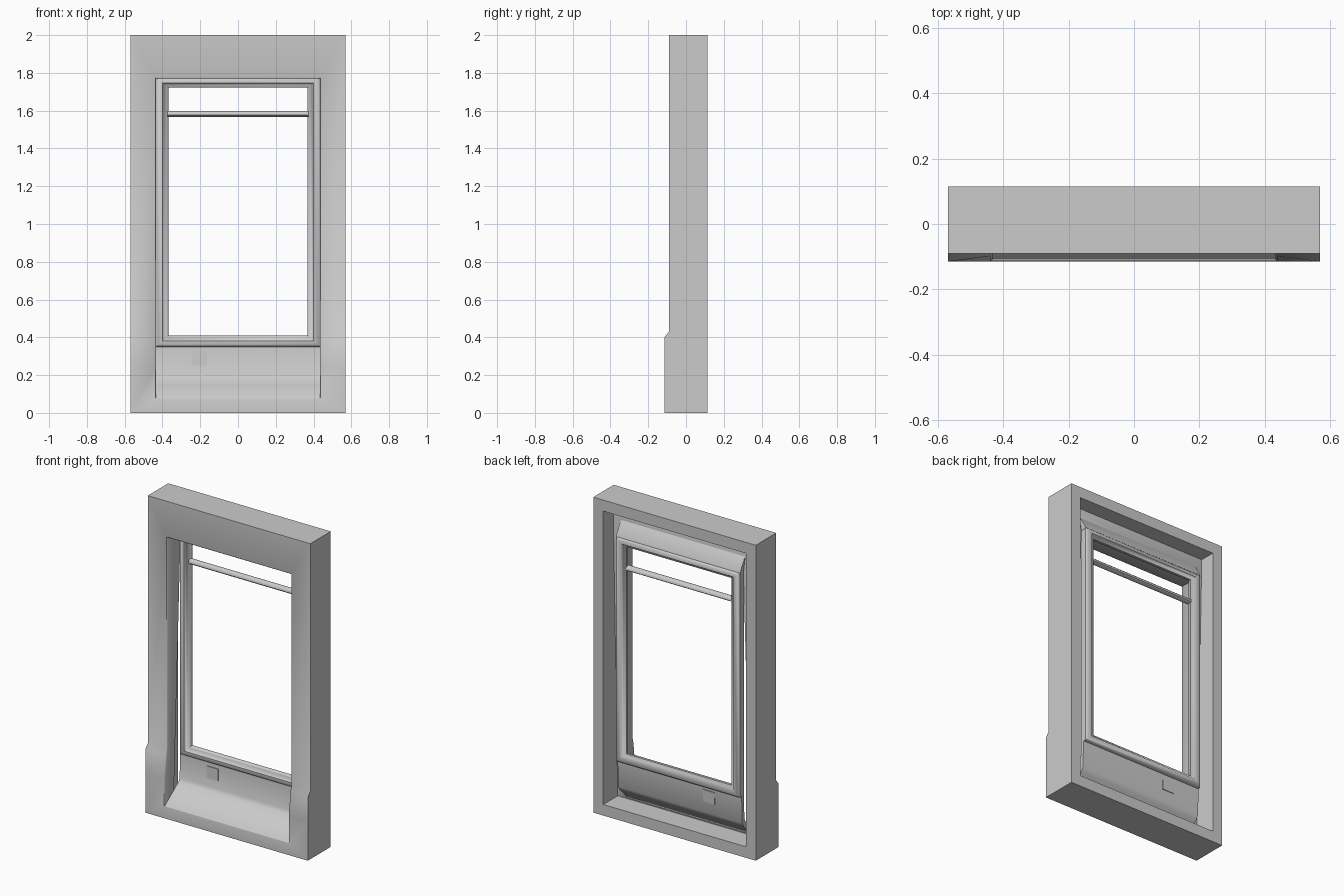
import bpy, bmesh, math

if "Cube" in bpy.data.objects:
    bpy.data.objects.remove(bpy.data.objects["Cube"])

grey = bpy.data.materials.new("plain_grey")
grey.diffuse_color = (0.6, 0.6, 0.6, 1)
grey.use_nodes = True
grey.node_tree.nodes["Principled BSDF"].inputs["Base Color"].default_value = grey.diffuse_color


def finish(bm, name, angle=35):
    bmesh.ops.recalc_face_normals(bm, faces=bm.faces)
    me = bpy.data.meshes.new(name)
    bm.to_mesh(me)
    bm.free()
    me.materials.append(grey)
    for p in me.polygons:
        p.use_smooth = True
    me.set_sharp_from_angle(angle=math.radians(angle))
    ob = bpy.data.objects.new(name, me)
    bpy.context.collection.objects.link(ob)
    return ob


def ring(rects):
    """Closed loft of upright rectangles: (half width, bottom, top, y bottom, y top)."""
    bm = bmesh.new()
    loops = [[bm.verts.new(c) for c in
              ((-w, yb, b), (w, yb, b), (w, yt, t), (-w, yt, t))]
             for w, b, t, yb, yt in rects]
    for i, a in enumerate(loops):
        n = loops[(i + 1) % len(loops)]
        for j in range(4):
            k = (j + 1) % 4
            bm.faces.new((a[j], a[k], n[k], n[j]))
    return bm


def extrude_x(name, profile, x0, x1, angle=35):
    """Prism along x from a (y, z) profile."""
    bm = bmesh.new()
    a = [bm.verts.new((x0, y, z)) for y, z in profile]
    b = [bm.verts.new((x1, y, z)) for y, z in profile]
    bm.faces.new(a)
    bm.faces.new(b)
    for i in range(len(a)):
        k = (i + 1) % len(a)
        bm.faces.new((a[i], a[k], b[k], b[i]))
    return finish(bm, name, angle)


# Outer wall surround: front face, deep back rim and recess, reveal
bm = ring([
    (0.57, 0.0, 2.0, -0.09, -0.09),
    (0.57, 0.0, 2.0, 0.115, 0.115),
    (0.50, 0.07, 1.93, 0.115, 0.115),
    (0.50, 0.07, 1.93, -0.03, 0.015),
    (0.434, 0.08, 1.77, -0.025, 0.045),
    (0.434, 0.08, 1.77, -0.085, -0.085),
    (0.438, 0.075, 1.775, -0.09, -0.09),
])
# Lower part of the front steps forward, fading towards the opening
for z in (0.25, 0.40, 0.43):
    bmesh.ops.bisect_plane(bm, geom=bm.verts[:] + bm.edges[:] + bm.faces[:],
                           plane_co=(0, 0, z), plane_no=(0, 0, 1))
for v in bm.verts:
    if v.co.z < 0.41 and v.co.y < -0.074:
        inner = abs(v.co.x) < 0.5 and v.co.z > 0.3
        v.co.y -= 0.008 if inner else 0.025
finish(bm, "wall_surround", 50)

# Sloping sill with the upright apron panel behind it
extrude_x("sill_and_apron", [
    (-0.114, 0.065), (-0.105, 0.085), (-0.02, 0.145), (0.025, 0.178), (0.036, 0.20),
    (0.042, 0.352), (0.064, 0.352), (0.058, 0.18), (0.045, 0.155),
    (-0.03, 0.082)], -0.435, 0.435)

# Small raised plate on the apron
extrude_x("apron_plate", [(0.035, 0.25), (0.037, 0.325), (0.067, 0.325), (0.065, 0.25)],
          -0.245, -0.165)

# Sloping hood behind the head of the window
extrude_x("back_hood", [(0.012, 1.88), (0.035, 1.85), (0.075, 1.785), (0.08, 1.765),
                        (0.04, 1.765)], -0.435, 0.435)

# Window casing with a stepped moulding
casing = [(0.0, 0.04), (0.012, 0.03), (0.034, 0.03), (0.042, 0.043),
          (0.058, 0.047), (0.066, 0.055), (0.066, 0.072), (0.05, 0.08),
          (0.04, 0.09), (0.012, 0.09), (0.0, 0.08)]
finish(ring([(0.434 - d, 0.35 + d * 0.9, 1.772 - d * 0.75, y, y) for d, y in casing]),
       "window_casing", 50)

# Transom bar
extrude_x("transom_bar", [
    (0.037, 1.576), (0.037, 1.588), (0.048, 1.599), (0.062, 1.599),
    (0.075, 1.588), (0.075, 1.576), (0.062, 1.567), (0.048, 1.567)], -0.372, 0.372, 50)
